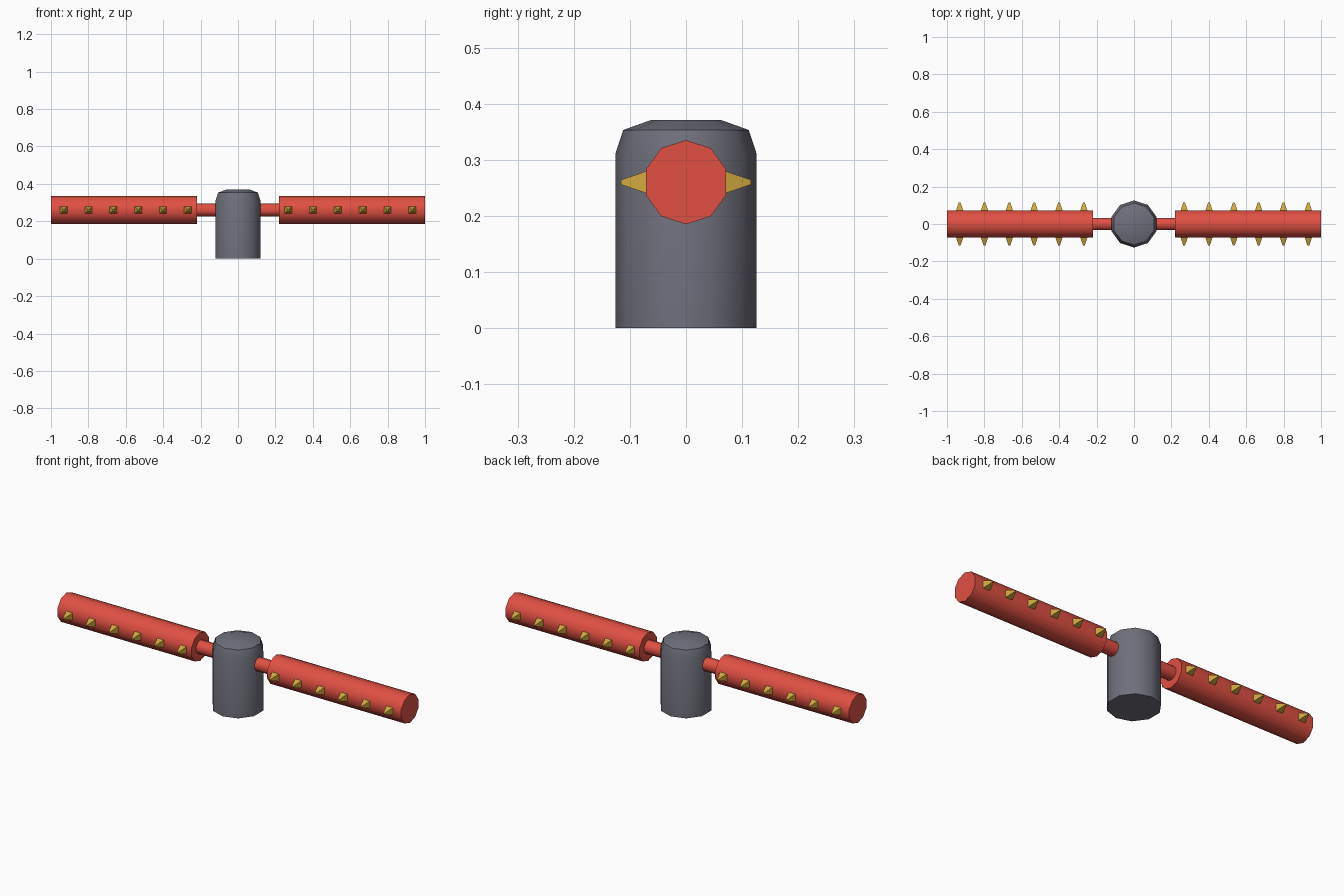
import bpy, bmesh, math
from mathutils import Matrix, Vector

if "Cube" in bpy.data.objects:
    bpy.data.objects.remove(bpy.data.objects["Cube"])


def material(name, color):
    m = bpy.data.materials.new(name)
    m.diffuse_color = (*color, 1)
    m.use_nodes = True
    m.node_tree.nodes["Principled BSDF"].inputs["Base Color"].default_value = m.diffuse_color
    return m


GREY = material("blue_grey", (0.16, 0.16, 0.20))
RED = material("red", (0.75, 0.08, 0.055))
GOLD = material("gold", (0.65, 0.40, 0.05))


def loft(bm, profile, sides, start, matrix):
    """Capped solid of (radius, height) rings, placed by matrix."""
    rings = []
    for r, h in profile:
        angles = [start + 2 * math.pi * i / sides for i in range(sides)]
        rings.append([bm.verts.new(matrix @ Vector((r * math.cos(a), r * math.sin(a), h)))
                      for a in angles])
    for a, b in zip(rings, rings[1:]):
        for i in range(sides):
            j = (i + 1) % sides
            bm.faces.new((a[i], a[j], b[j], b[i]))
    bm.faces.new(rings[0][::-1])
    bm.faces.new(rings[-1])


def finish(name, bm, mat, smooth_angle=None):
    bmesh.ops.recalc_face_normals(bm, faces=bm.faces[:])
    mesh = bpy.data.meshes.new(name)
    bm.to_mesh(mesh)
    bm.free()
    mesh.materials.append(mat)
    ob = bpy.data.objects.new(name, mesh)
    bpy.context.collection.objects.link(ob)
    if smooth_angle:
        bpy.ops.object.select_all(action='DESELECT')
        ob.select_set(True)
        bpy.context.view_layer.objects.active = ob
        bpy.ops.object.shade_smooth_by_angle(angle=math.radians(smooth_angle))
    return ob


AXIS_Z = 0.26
ALONG_X = Matrix.Translation((0, 0, AXIS_Z)) @ Matrix.Rotation(math.pi / 2, 4, 'Y')

# Central post with a rounded cap
bm = bmesh.new()
loft(bm, [(0.126, 0), (0.126, 0.31), (0.112, 0.353), (0.062, 0.371)],
     10, math.pi / 2, Matrix.Identity(4))
finish("post", bm, GREY, 50)

# Thin axle through the post
bm = bmesh.new()
loft(bm, [(0.035, -0.23), (0.035, 0.23)], 10, 0, ALONG_X)
finish("axle", bm, RED, 40)

# Thick arms and their rows of spikes, on both sides
for side, name in ((1, "right"), (-1, "left")):
    bm = bmesh.new()
    loft(bm, [(0.075, side * 0.22), (0.075, side * 1.0)], 10, 0, ALONG_X)
    finish(name + "_arm", bm, RED, 40)

    bm = bmesh.new()
    for i in range(6):
        x = side * (0.268 + i * 0.1328)
        for face in (1, -1):
            place = (Matrix.Translation((x, 0, AXIS_Z))
                     @ Matrix.Rotation(-face * math.pi / 2, 4, 'X'))
            loft(bm, [(0.030, 0.066), (0.006, 0.116)], 4, math.pi / 4, place)
    finish(name + "_spikes", bm, GOLD)
